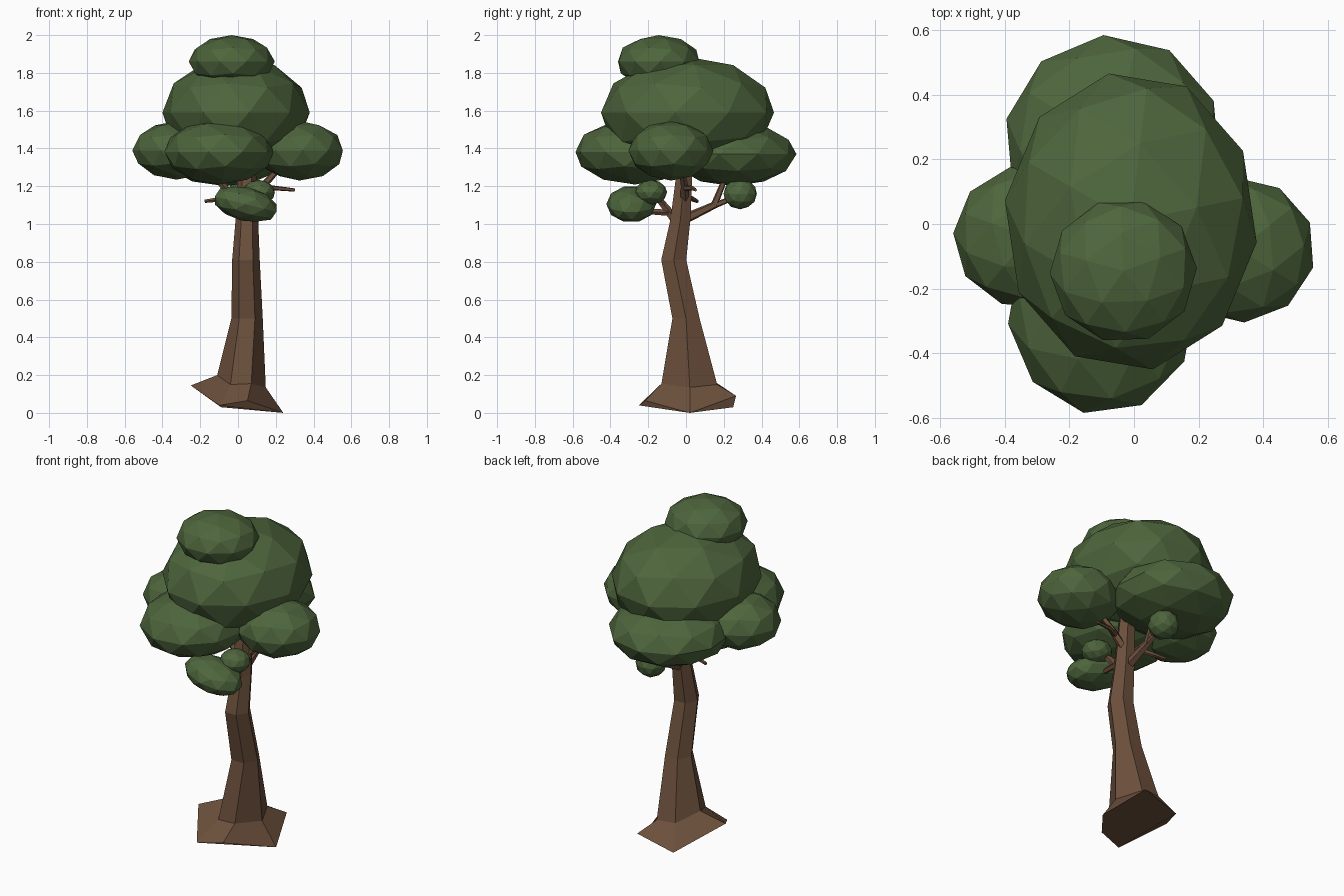
import bpy, bmesh, math
from mathutils import Vector, Matrix

if "Cube" in bpy.data.objects:
    bpy.data.objects.remove(bpy.data.objects["Cube"])


def material(name, rgb):
    m = bpy.data.materials.new(name)
    m.diffuse_color = (*rgb, 1)
    m.use_nodes = True
    m.node_tree.nodes["Principled BSDF"].inputs["Base Color"].default_value = m.diffuse_color
    return m


BARK = material("brown bark", (0.15, 0.08, 0.045))
LEAF = material("green leaves", (0.075, 0.13, 0.045))


def finish(bm, name, mat):
    bmesh.ops.recalc_face_normals(bm, faces=bm.faces)
    me = bpy.data.meshes.new(name)
    bm.to_mesh(me)
    bm.free()
    me.materials.append(mat)
    bpy.context.collection.objects.link(bpy.data.objects.new(name, me))


def loft(name, rings, mat):
    """Skin a list of equal-length point rings and close both ends."""
    bm = bmesh.new()
    vs = [[bm.verts.new(p) for p in r] for r in rings]
    n = len(vs[0])
    for a, b in zip(vs, vs[1:]):
        for i in range(n):
            j = (i + 1) % n
            bm.faces.new((a[i], a[j], b[j], b[i]))
    bm.faces.new(vs[0][::-1])
    bm.faces.new(vs[-1])
    finish(bm, name, mat)


def leaf_clump(name, center, radii, turn=0, tilt=0):
    """Low-poly ellipsoid whose extents match the radii before tilting."""
    bm = bmesh.new()
    bmesh.ops.create_icosphere(bm, subdivisions=2, radius=1,
                               matrix=Matrix.Rotation(math.radians(turn), 4, 'Z'))
    ext = [max(abs(v.co[k]) for v in bm.verts) for k in range(3)]
    rot = Matrix.Rotation(math.radians(tilt), 3, 'Y')
    for v in bm.verts:
        p = Vector([v.co[k] / ext[k] * radii[k] for k in range(3)])
        v.co = rot @ p + Vector(center)
    finish(bm, name, LEAF)


def branch(name, points, radii):
    """Tapered five-sided limb along a path."""
    pts = [Vector(p) for p in points]
    rings = []
    for i, (p, r) in enumerate(zip(pts, radii)):
        d = pts[min(i + 1, len(pts) - 1)] - pts[max(i - 1, 0)]
        q = d.to_track_quat('Z', 'Y')
        rings.append([p + q @ Vector((r * math.cos(t), r * math.sin(t), 0))
                      for t in (2 * math.pi * k / 5 for k in range(5))])
    loft(name, rings, BARK)


# Trunk: uneven root flare, then bending six-sided sections
roots = [(0.24, 0.02, 0), (0.14, 0.265, 0.09), (-0.09, 0.25, 0.03),
         (-0.25, -0.02, 0.145), (-0.10, -0.25, 0.04), (0.05, -0.215, 0.065)]
collar = [(0.147, 0.02, 0.135), (0.08, 0.165, 0.15), (-0.04, 0.16, 0.16),
          (-0.11, 0.02, 0.20), (-0.04, -0.13, 0.15), (0.07, -0.13, 0.155)]
rings = [roots, collar]
for cx, cy, z, rx, ry in [(0.048, 0.0, 0.50, 0.083, 0.072),
                          (0.042, -0.065, 0.81, 0.073, 0.066),
                          (0.047, -0.03, 1.02, 0.06, 0.053),
                          (0.047, -0.01, 1.25, 0.05, 0.043),
                          (0.047, 0.0, 1.45, 0.03, 0.03)]:
    rings.append([(cx + rx * math.cos(k * math.pi / 3),
                   cy + ry * math.sin(k * math.pi / 3) / 0.866, z) for k in range(6)])
loft("trunk", rings, BARK)

# Limbs
branch("back_branch", [(0.04, 0.0, 1.03), (0.03, 0.15, 1.10), (0.03, 0.21, 1.25)],
       (0.028, 0.021, 0.014))
branch("back_twig", [(0.03, 0.13, 1.09), (0.03, 0.28, 1.15)], (0.018, 0.012))
branch("front_branch", [(0.05, -0.04, 1.0), (0.06, -0.12, 1.10), (0.10, -0.18, 1.17)],
       (0.028, 0.02, 0.013))
branch("front_twig", [(0.06, -0.09, 1.06), (0.05, -0.28, 1.07)], (0.018, 0.012))
branch("right_branch", [(0.06, -0.01, 1.12), (0.14, -0.01, 1.21), (0.24, -0.03, 1.32)],
       (0.026, 0.02, 0.014))
branch("right_twig", [(0.12, -0.01, 1.19), (0.20, 0.03, 1.19), (0.30, 0.05, 1.18)],
       (0.016, 0.013, 0.009))
branch("left_branch", [(0.04, -0.01, 1.08), (-0.06, 0.0, 1.18), (-0.18, -0.02, 1.32)],
       (0.026, 0.02, 0.014))
branch("left_twig", [(-0.03, 0.0, 1.15), (-0.10, 0.04, 1.13), (-0.175, 0.06, 1.12)],
       (0.016, 0.013, 0.009))

# Crown
leaf_clump("crown_top", (-0.033, -0.145, 1.86), (0.228, 0.215, 0.14), 20)
leaf_clump("crown_main", (-0.01, 0.008, 1.59), (0.39, 0.458, 0.295), 10)
leaf_clump("crown_left", (-0.325, -0.04, 1.39), (0.235, 0.215, 0.155), 15)
leaf_clump("crown_right", (0.325, -0.08, 1.388), (0.23, 0.225, 0.158), 40)
leaf_clump("crown_front", (-0.10, -0.27, 1.382), (0.29, 0.315, 0.173), 25)
leaf_clump("crown_back", (-0.065, 0.25, 1.37), (0.33, 0.335, 0.17), 5)

# Small low leaf clumps
leaf_clump("low_clump_front", (0.04, -0.29, 1.105), (0.168, 0.132, 0.09), 0, 14)
leaf_clump("low_clump_middle", (0.11, -0.185, 1.168), (0.085, 0.085, 0.066), 30)
leaf_clump("low_clump_back", (0.03, 0.287, 1.16), (0.085, 0.088, 0.082), 10)
